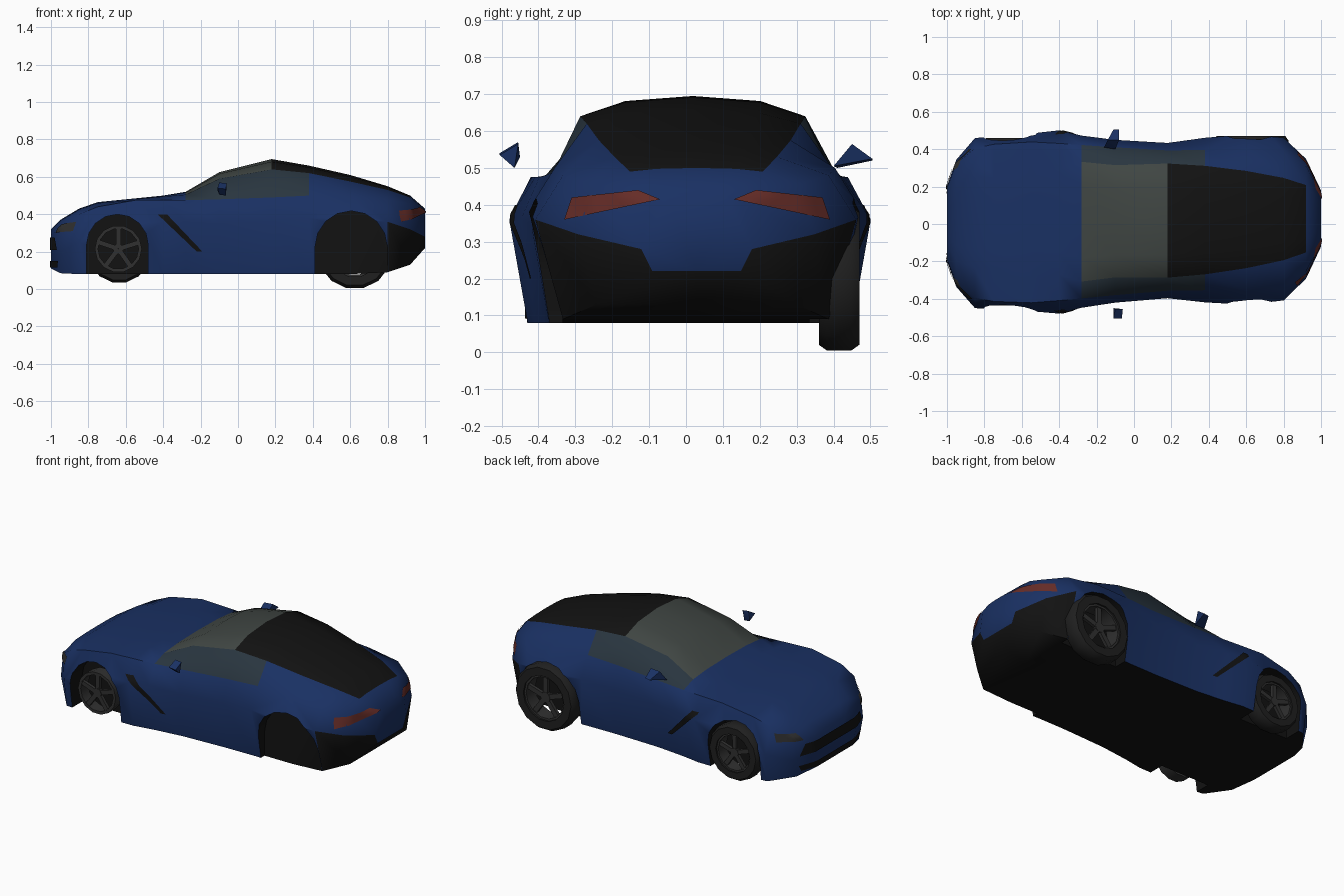
import bpy, bmesh, math
from mathutils import Vector
from mathutils.bvhtree import BVHTree

if "Cube" in bpy.data.objects:
    bpy.data.objects.remove(bpy.data.objects["Cube"])


def material(name, rgb):
    m = bpy.data.materials.new(name)
    m.diffuse_color = (*rgb, 1)
    m.use_nodes = True
    m.node_tree.nodes["Principled BSDF"].inputs["Base Color"].default_value = m.diffuse_color
    return m


PAINT = material("dark_blue_paint", (0.010, 0.030, 0.125))
GLASS = material("grey_glass", (0.050, 0.060, 0.055))
BLACK = material("black_trim", (0.006, 0.006, 0.006))
SIDE = material("side_glass", (0.022, 0.036, 0.050))
TYRE = material("tyre", (0.014, 0.014, 0.014))
RIM = material("rim", (0.03, 0.03, 0.03))
RED = material("tail_red", (0.13, 0.025, 0.02))
BODY_MATS = [PAINT, GLASS, BLACK, SIDE]


def new_object(bm, name, mats):
    bmesh.ops.recalc_face_normals(bm, faces=bm.faces)
    me = bpy.data.meshes.new(name)
    bm.to_mesh(me)
    bm.free()
    for m in mats:
        me.materials.append(m)
    ob = bpy.data.objects.new(name, me)
    bpy.context.collection.objects.link(ob)
    return ob


def activate(ob):
    bpy.ops.object.select_all(action='DESELECT')
    ob.select_set(True)
    bpy.context.view_layer.objects.active = ob


def smooth(ob, deg=50):
    activate(ob)
    bpy.ops.object.shade_smooth_by_angle(angle=math.radians(deg))


# Body stations: x, floor z, floor w, side w, side z, shoulder w, z, roof edge w, z, centre z
STATIONS = [
    (-1.00, .11, .17, .20, .20, .19, .29, .10, .315, .32),
    (-.95, .085, .30, .34, .20, .32, .33, .20, .365, .37),
    (-.85, .08, .43, .455, .25, .40, .40, .24, .425, .43),
    (-.75, .08, .44, .46, .30, .42, .44, .24, .46, .465),
    (-.55, .08, .44, .475, .33, .43, .475, .25, .48, .485),
    (-.40, .08, .44, .49, .36, .42, .475, .28, .495, .50),
    (-.28, .08, .42, .46, .36, .41, .475, .32, .505, .52),
    (-.10, .08, .40, .435, .35, .395, .48, .30, .59, .625),
    (.18, .08, .39, .415, .36, .375, .49, .305, .64, .695),
    (.38, .08, .39, .44, .38, .375, .50, .29, .62, .66),
    (.60, .08, .40, .455, .38, .38, .50, .26, .575, .61),
    (.80, .09, .36, .435, .36, .36, .48, .22, .53, .55),
    (.92, .13, .27, .32, .32, .28, .455, .18, .49, .50),
    (1.00, .22, .12, .15, .28, .13, .405, .08, .425, .43),
]


def centre_y(x):
    return 0.016 + 0.013 * x


# Body shell lofted through the stations
bm = bmesh.new()
rings = []
for x, zb, wb, wm, zm, ws, zs, wr, zr, zt in STATIONS:
    half = [(0, zb), (wb, zb), (wm, zm), (ws, zs), (wr, zr),
            (.6 * wr, zr + .75 * (zt - zr)), (0, zt)]
    ring = half + [(-y, z) for y, z in half[-2:0:-1]]
    rings.append([bm.verts.new((x, y + centre_y(x), z)) for y, z in ring])
n = len(rings[0])
for i in range(len(rings) - 1):
    x0 = STATIONS[i][0]
    for j in range(n):
        k = (j + 1) % n
        f = bm.faces.new((rings[i][j], rings[i][k], rings[i + 1][k], rings[i + 1][j]))
        band = min(j, n - 1 - j)
        if band == 0 or (band == 1 and x0 > .7):
            f.material_index = 2
        elif band >= 4 and -.3 < x0 < .9:
            f.material_index = 1 if x0 < .1 else 2
        elif band == 3 and -.3 < x0 < .3:
            f.material_index = 3
bm.faces.new(rings[0])
bm.faces.new(rings[-1])
bmesh.ops.recalc_face_normals(bm, faces=bm.faces)
tree = BVHTree.FromBMesh(bm)
body = new_object(bm, "body", BODY_MATS)


# Wheel arches cut out of the body
def cut_arch(x, z, r, side):
    prof = [(x - r, 0)] + [(x - r * math.cos(a), z + r * math.sin(a))
                           for a in (math.pi * t / 8 for t in range(9))] + [(x + r, 0)]
    bm = bmesh.new()
    face = bm.faces.new([bm.verts.new((px, side * .335, pz)) for px, pz in prof])
    ext = bmesh.ops.extrude_face_region(bm, geom=[face])
    bmesh.ops.translate(bm, vec=(0, side * .3, 0),
                        verts=[v for v in ext['geom'] if isinstance(v, bmesh.types.BMVert)])
    for f in bm.faces:
        f.material_index = 2
    cutter = new_object(bm, "arch_cutter", BODY_MATS)
    cutter.hide_render = True
    mod = body.modifiers.new("arch", 'BOOLEAN')
    mod.operation, mod.solver, mod.object = 'DIFFERENCE', 'EXACT', cutter
    activate(body)
    bpy.ops.object.modifier_apply(modifier=mod.name)
    bpy.data.objects.remove(cutter)


for side in (-1, 1):
    cut_arch(-.645, .235, .165, side)
    cut_arch(.605, .225, .193, side)
smooth(body)


# Thin panels projected on to the body; corners run around the panel in the plane facing the axis
def panel(name, axis, sign, corners, mat, nu=8, nv=3):
    d = Vector((0, 0, 0))
    d[axis] = -sign
    a, b = [k for k in range(3) if k != axis]
    c = [Vector(p) for p in corners]
    bm = bmesh.new()
    grid = []
    for i in range(nu + 1):
        row = []
        for j in range(nv + 1):
            p = c[0].lerp(c[1], i / nu).lerp(c[3].lerp(c[2], i / nu), j / nv)
            o = Vector((0, 0, 0))
            o[axis], o[a], o[b] = 2 * sign, p[0], p[1]
            hit = tree.ray_cast(o, d)[0]
            row.append(bm.verts.new(hit - d * .006) if hit else None)
        grid.append(row)
    for i in range(nu):
        for j in range(nv):
            q = (grid[i][j], grid[i + 1][j], grid[i + 1][j + 1], grid[i][j + 1])
            if all(q):
                bm.faces.new(q)
    smooth(new_object(bm, name, [mat]))


panel("grille", 0, -1, [(-.30, .21), (.30, .21), (.26, .275), (-.26, .275)], BLACK, 12)
panel("lower_intake", 0, -1, [(-.28, .115), (.28, .115), (.30, .15), (-.30, .15)], BLACK, 12)
for s in (-1, 1):
    tag = "left" if s > 0 else "right"
    panel("headlight_" + tag, 0, -1,
          [(s * .27, .30), (s * .40, .31), (s * .40, .36), (s * .30, .345)], RIM)
    panel("tail_light_" + tag, 0, 1,
          [(.03 + s * .10, .415), (.03 + s * .36, .36), (.03 + s * .34, .42), (.03 + s * .16, .44)], RED)
    panel("fender_vent_" + tag, 1, s,
          [(-.43, .40), (-.22, .20), (-.19, .20), (-.38, .40)], BLACK)


# Wheels
def lathe(bm, prof, c, seg, mat):
    loops = [[bm.verts.new((c[0] + r * math.cos(t), c[1] + y, c[2] + r * math.sin(t)))
              for r, y in prof] for t in (2 * math.pi * i / seg for i in range(seg))]
    m = len(prof)
    for i in range(seg):
        p, q = loops[i], loops[(i + 1) % seg]
        for j in range(m):
            k = (j + 1) % m
            bm.faces.new((p[j], p[k], q[k], q[j])).material_index = mat


def wheel(name, c, r, w, side, tyre=True):
    bm = bmesh.new()
    if tyre:
        lathe(bm, [(.68 * r, -.5 * w), (.92 * r, -.5 * w), (r, -.3 * w),
                   (r, .3 * w), (.92 * r, .5 * w), (.68 * r, .5 * w)], c, 14, 0)
    lathe(bm, [(.62 * r, -.4 * w), (.72 * r, -.4 * w), (.72 * r, .4 * w), (.62 * r, .4 * w)], c, 14, 1)
    y = side * .25 * w
    lathe(bm, [(.001, y - .012), (.16 * r, y - .012), (.16 * r, y + .012), (.001, y + .012)], c, 10, 1)
    for i in range(5):
        t = 2 * math.pi * i / 5 + .3
        u, v = Vector((math.cos(t), 0, math.sin(t))), Vector((-math.sin(t), 0, math.cos(t)))
        res = bmesh.ops.create_cube(bm, size=1)
        for vert in res['verts']:
            a = vert.co.copy()
            vert.co = (Vector(c) + u * r * (.4 + .56 * a.x) + v * r * .15 * a.z
                       + Vector((0, y + .02 * a.y, 0)))
            for f in vert.link_faces:
                f.material_index = 1
    smooth(new_object(bm, name, [TYRE, RIM]), 45)


wheel("front_wheel_left", (-.635, .41, .20), .168, .10, 1)
wheel("rear_wheel_left", (.625, .415, .20), .20, .11, 1)
wheel("front_rim_right", (-.64, -.40, .215), .175, .09, -1, tyre=False)


# Door mirrors
def hull(name, pts, mat):
    bm = bmesh.new()
    for p in pts:
        bm.verts.new(p)
    bmesh.ops.convex_hull(bm, input=bm.verts)
    smooth(new_object(bm, name, [mat]), 30)


hull("mirror_left", [(-.16, .41, .50), (-.10, .40, .505), (-.14, .45, .56), (-.08, .45, .565),
                     (-.11, .505, .52), (-.08, .505, .525)], PAINT)
hull("mirror_right", [(-.11, -.505, .54), (-.065, -.505, .535), (-.10, -.455, .57), (-.06, -.455, .565),
                      (-.11, -.45, .53), (-.065, -.465, .50), (-.10, -.465, .505)], PAINT)
